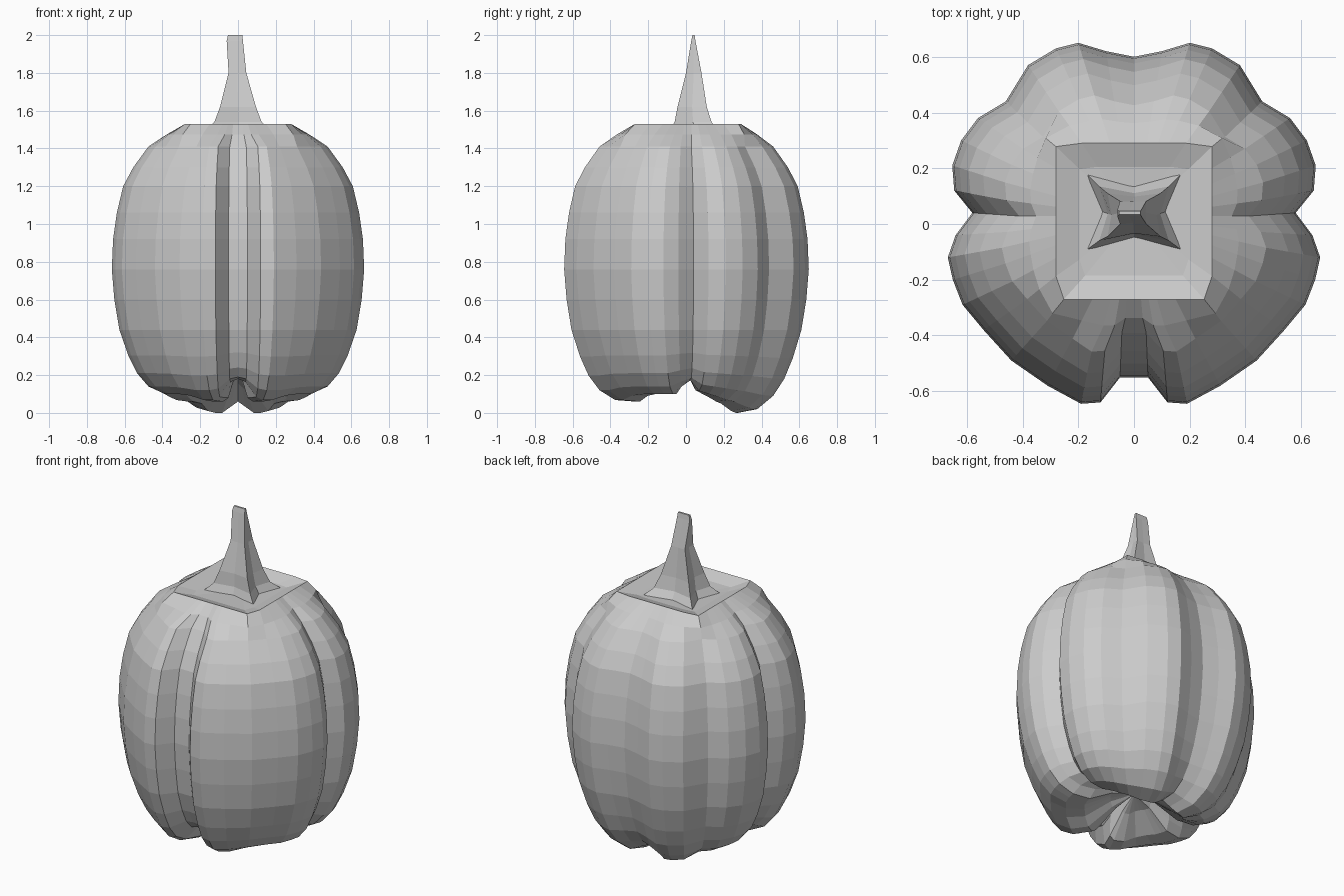
import bpy

if "Cube" in bpy.data.objects:
    bpy.data.objects.remove(bpy.data.objects["Cube"])

# Half outline of the widest section, front to back: x, y, underside height
half = [(0, -.55, .20), (.05, -.55, .18), (.12, -.64, .08), (.19, -.645, .06), (.31, -.58, .06),
        (.44, -.49, .09), (.54, -.38, .10), (.615, -.29, .10), (.65, -.2, .10), (.668, -.12, .10),
        (.64, -.04, .15), (.58, .04, .19), (.645, .12, .12), (.652, .21, .10), (.62, .3, .08),
        (.56, .38, .06), (.46, .44, .05), (.38, .57, .01), (.28, .63, 0), (.2, .65, 0),
        (.1, .62, .03), (0, .6, .06)]
outline = half + [(-x, y, z) for x, y, z in half[-2:0:-1]]

# Vertical profile: scale, height, influence of underside height, blend to square rim
profile = [(.2, .12, .6, 0), (.42, 0, 1, 0), (.58, .02, .8, 0), (.71, .09, .5, 0),
           (.80, .18, .3, 0), (.87, .29, .15, 0), (.94, .44, 0, 0), (.98, .6, 0, 0),
           (1, .76, 0, 0), (.99, .92, 0, 0), (.96, 1.06, 0, 0), (.91, 1.2, 0, 0),
           (.83, 1.3, 0, 0), (.71, 1.41, 0, 0), (.57, 1.475, 0, .5), (.43, 1.53, 0, 1),
           (.30, 1.50, 0, 1)]


def loft(name, rings, bottom, top):
    """Skin a stack of equal rings and close each end with a fan."""
    n = len(rings[0])
    verts = [v for r in rings for v in r] + [bottom, top]
    faces = []
    for k in range(len(rings) - 1):
        for i in range(n):
            j = (i + 1) % n
            faces.append((k*n + i, k*n + j, (k+1)*n + j, (k+1)*n + i))
    b, last = len(verts) - 2, (len(rings) - 1) * n
    for i in range(n):
        j = (i + 1) % n
        faces += [(b, j, i), (b + 1, last + i, last + j)]
    me = bpy.data.meshes.new(name)
    me.from_pydata(verts, [], faces)
    me.update()
    ob = bpy.data.objects.new(name, me)
    bpy.context.collection.objects.link(ob)
    return ob


def body_point(p, ring):
    x, y, low = p
    s, z, w, square = ring
    # the front groove keeps its width toward the ends
    power = .4 if abs(x) <= .12 else .65
    narrow = y < -.5 and abs(x) < .2 and s > .55 and square == 0
    px, py = x * (s ** power if narrow else s), y * s
    h = .28 * s / .43
    m = h / max(abs(x), abs(y))
    sx, sy = x * m, y * m + .01
    return (px + (sx - px) * square, py + (sy - py) * square, z + w * low)


# Ribbed gourd body with hollow underside and square sunken crown
loft("gourd_body", [[body_point(p, r) for p in outline] for r in profile],
     (0, 0, .21), (0, .03, 1.49))

# Stem: flared four-cornered foot, tapering to a thin wedge
# height, centre x, half width, front y, back y, pinch of side middles
levels = [(1.485, 0, .18, -.1, .19, .65), (1.54, 0, .125, -.06, .135, .75),
          (1.62, 0, .095, -.045, .11, .85), (1.8, -.003, .047, .0, .082, .95),
          (1.97, -.017, .043, .028, .05, 1), (2.0, -.015, .038, .034, .046, 1)]
stem = []
for z, cx, hx, y0, y1, k in levels:
    cy, hy = (y0 + y1) / 2, (y1 - y0) / 2
    ring = [(-1, -1), (0, -k), (1, -1), (k, 0), (1, 1), (0, k), (-1, 1), (-k, 0)]
    stem.append([(cx + a * hx, cy + b * hy, z) for a, b in ring])
loft("stem", stem, (0, .04, 1.485), (-.015, .04, 2.0))
